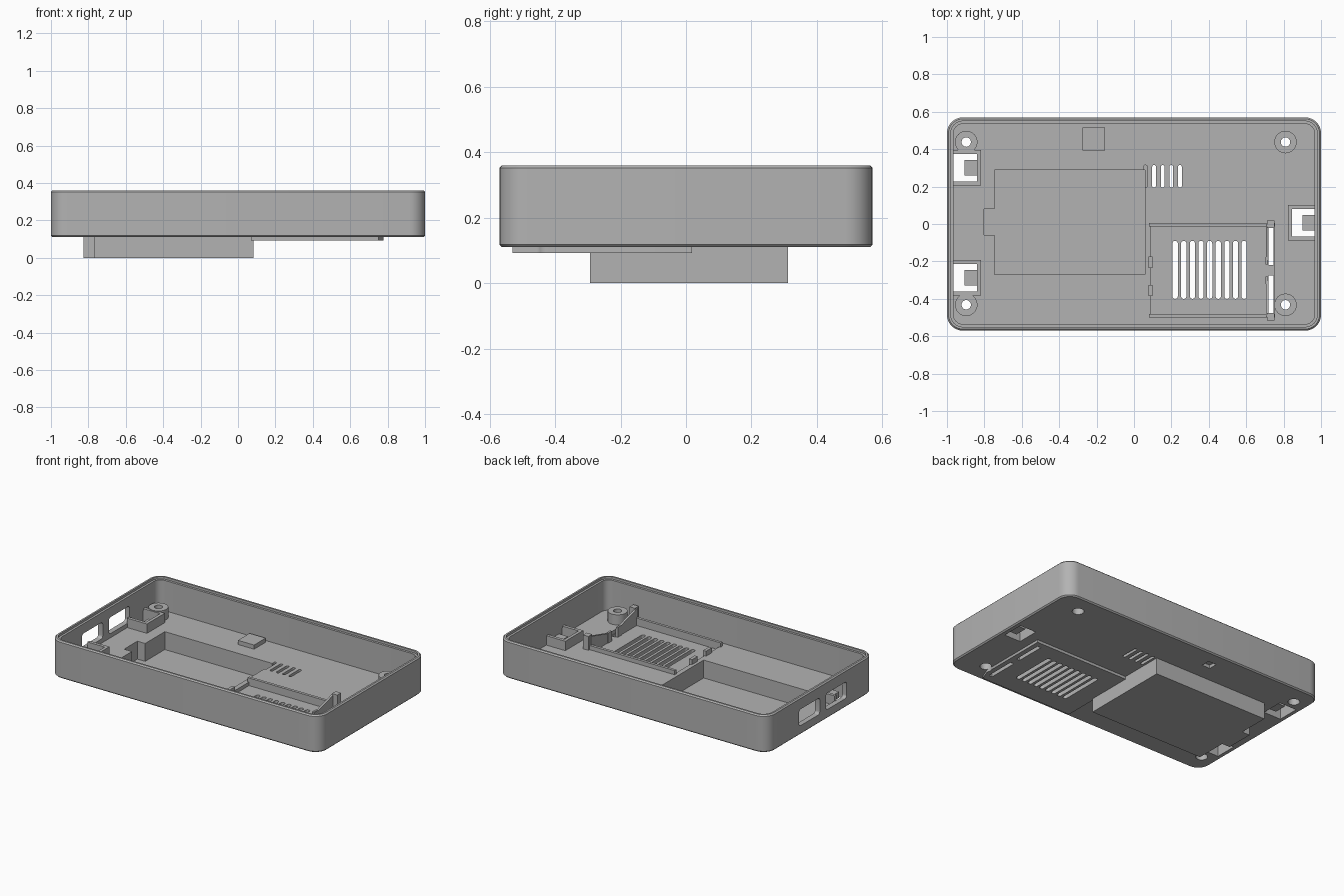
import bpy, bmesh, math

if "Cube" in bpy.data.objects:
    bpy.data.objects.remove(bpy.data.objects["Cube"])

grey = bpy.data.materials.new("plain grey")
grey.diffuse_color = (0.45, 0.45, 0.45, 1)
grey.use_nodes = True
grey.node_tree.nodes["Principled BSDF"].inputs["Base Color"].default_value = grey.diffuse_color

FLOOR = 0.142    # top of the tray floor
UNDER = 0.11     # underside of the tray
WALL = 0.035


def loft(name, rings):
    """Solid made from stacked rings [(outline, z)] with flat end caps."""
    bm = bmesh.new()
    loops = [[bm.verts.new((x, y, z)) for x, y in pts] for pts, z in rings]
    n = len(loops[0])
    for a, b in zip(loops, loops[1:]):
        for i in range(n):
            j = (i + 1) % n
            bm.faces.new((a[i], a[j], b[j], b[i]))
    bm.faces.new(loops[0][::-1])
    bm.faces.new(loops[-1])
    bmesh.ops.recalc_face_normals(bm, faces=bm.faces)
    me = bpy.data.meshes.new(name)
    bm.to_mesh(me)
    bm.free()
    me.materials.append(grey)
    ob = bpy.data.objects.new(name, me)
    bpy.context.collection.objects.link(ob)
    return ob


def rounded(x0, x1, y0, y1, r, seg=6):
    pts = []
    for k, (cx, cy) in enumerate([(x1 - r, y1 - r), (x0 + r, y1 - r),
                                  (x0 + r, y0 + r), (x1 - r, y0 + r)]):
        for i in range(seg + 1):
            a = math.pi / 2 * (k + i / seg)
            pts.append((cx + r * math.cos(a), cy + r * math.sin(a)))
    return pts


def circle(cx, cy, r, n=32):
    return [(cx + r * math.cos(2 * math.pi * i / n),
             cy + r * math.sin(2 * math.pi * i / n)) for i in range(n)]


def prism(name, pts, z0, z1):
    return loft(name, [(pts, z0), (pts, z1)])


def box(name, x0, x1, y0, y1, z0, z1):
    return prism(name, [(x0, y0), (x1, y0), (x1, y1), (x0, y1)], z0, z1)


def boolean(ob, other, op):
    mod = ob.modifiers.new(op, 'BOOLEAN')
    mod.operation = op
    mod.solver = 'EXACT'
    mod.object = other
    bpy.context.view_layer.objects.active = ob
    bpy.ops.object.modifier_apply(modifier=mod.name)
    bpy.data.objects.remove(other)


def cut(ob, other):
    boolean(ob, other, 'DIFFERENCE')


# Tray shell with chamfered edges and a stepped rim
def ring(inset, z):
    return rounded(-1 + inset, 1 - inset, -0.57 + inset, 0.57 - inset,
                   0.085 - inset, 8), z


tray = loft("tray", [ring(0.008, UNDER), ring(0, UNDER + 0.008), ring(0, 0.352),
                     ring(0.008, 0.36), ring(0.02, 0.36), ring(0.02, 0.345),
                     ring(WALL, 0.345), ring(WALL, FLOOR)])


# Deep battery well with a finger notch at its left end
def well(t):
    return [(-0.745 - t, -0.27 - t), (0.058 + t, -0.27 - t), (0.058 + t, 0.288 + t),
            (-0.745 - t, 0.288 + t), (-0.745 - t, 0.08 + t), (-0.803 - t, 0.08 + t),
            (-0.803 - t, -0.06 - t), (-0.745 - t, -0.06 - t)]


boolean(tray, prism("well_outer", well(0.024), 0, 0.13), 'UNION')

# Shallow vented plate under the front right corner
plate = [(0.07, -0.53), (0.75, -0.53), (0.778, -0.46), (0.778, 0.018), (0.07, 0.018)]
boolean(tray, prism("plate_outer", plate, 0.092, 0.125), 'UNION')
cut(tray, prism("well_inner", well(0), 0.022, 0.3))
cut(tray, box("plate_inner", 0.09, 0.75, -0.485, -0.012, 0.118, 0.3))

# Vent slots
for i in range(9):
    x = 0.22 + i * 0.0461
    cut(tray, prism("slot", rounded(x - 0.014, x + 0.014, -0.4, -0.09, 0.0135), 0.05, 0.2))
for i in range(4):
    x = 0.107 + i * 0.0463
    cut(tray, prism("slot", rounded(x - 0.01, x + 0.01, 0.195, 0.315, 0.0095), 0.05, 0.2))
cut(tray, prism("blind_slot", rounded(0.052, 0.07, 0.195, 0.315, 0.0085), 0.125, 0.2))

# Long clip slots beside the vented plate
for y0, y1 in ((-0.22, -0.02), (-0.48, -0.275)):
    cut(tray, box("slot", 0.72, 0.745, y0, y1, 0.05, 0.2))

# Screw posts with countersunk bores
for x in (-0.897, 0.81):
    for y in (-0.432, 0.438):
        cut(tray, prism("bore", circle(x, y, 0.036), 0.05, 0.3))
        post = prism("screw_post", circle(x, y, 0.06), 0.128, 0.21)
        cut(post, prism("bore", circle(x, y, 0.036), 0.05, 0.16))
        cut(post, prism("bore", circle(x, y, 0.025), 0.05, 0.3))

# Latch sockets: hole in the floor, walls around it and an inner tongue
for x0, x1, y in ((-0.968, -0.84, 0.3), (-0.968, -0.84, -0.288), (0.845, 0.966, 0.007)):
    h, t = 0.074, 0.021
    cut(tray, box("latch_hole", x0, x1, y - h, y + h, 0.05, FLOOR + 0.05))
    zb, zt = FLOOR - 0.01, 0.205
    left_end = x0 - t if x0 > 0 else x0
    right_end = x1 if x0 > 0 else x1 + t
    for s in (-1, 1):
        ya, yb = sorted((y + s * h, y + s * (h + t)))
        box("latch_side_wall", left_end, right_end, ya, yb, zb, zt)
    if x0 > 0:
        box("latch_end_wall", x0 - t, x0, y - h, y + h, zb, zt)
    else:
        box("latch_end_wall", x1, x1 + t, y - h, y + h, zb, zt)
    box("latch_tongue", x1 - 0.066, x1 + 0.005, y - 0.042, y + 0.042, 0.125, 0.165)

# Connector windows in the left wall, outline drawn in y and z
for y0, y1 in ((0.01, 0.23), (-0.275, -0.055)):
    win = prism("window", rounded(y0, y1, 0.17, 0.28, 0.018), -1.1, -0.93)
    for v in win.data.vertices:
        a, b, c = v.co
        v.co = (c, a, b)
    cut(tray, win)

# Pad on the floor with a small recess below it
box("floor_pad", -0.275, -0.155, 0.392, 0.515, FLOOR - 0.01, 0.17)
cut(tray, box("pad_recess", -0.245, -0.185, 0.422, 0.482, 0.05, FLOOR - 0.008))

# Low ridges around the vented plate
box("back_ridge", 0.08, 0.755, -0.014, 0.005, 0.12, 0.17)
box("front_ridge", 0.08, 0.755, -0.5, -0.482, 0.12, 0.17)
for y in (-0.205, -0.355):
    box("plate_lug", 0.078, 0.1, y - 0.03, y + 0.03, 0.115, 0.175)

# Clip posts with sloping gussets running toward the middle
for y, s in ((-0.002, -1), (-0.496, 1)):
    box("clip_post", 0.712, 0.752, y - 0.02, y + 0.02, 0.118, 0.235)
    ya, yb = y, y + s * 0.215
    gusset = prism("clip_gusset", [(ya, 0.116), (yb, 0.116), (yb, 0.17), (ya, 0.23)],
                   0.706, 0.72)
    for v in gusset.data.vertices:
        a, b, c = v.co
        v.co = (c, a, b)
    box("clip_hook", 0.702, 0.715, min(yb, yb - s * 0.04), max(yb, yb - s * 0.04), 0.116, 0.185)

# Smooth rounded faces, keep crisp edges
bpy.ops.object.select_all(action='DESELECT')
for ob in bpy.context.scene.objects:
    ob.select_set(True)
bpy.context.view_layer.objects.active = tray
bpy.ops.object.shade_smooth_by_angle(angle=math.radians(30))
